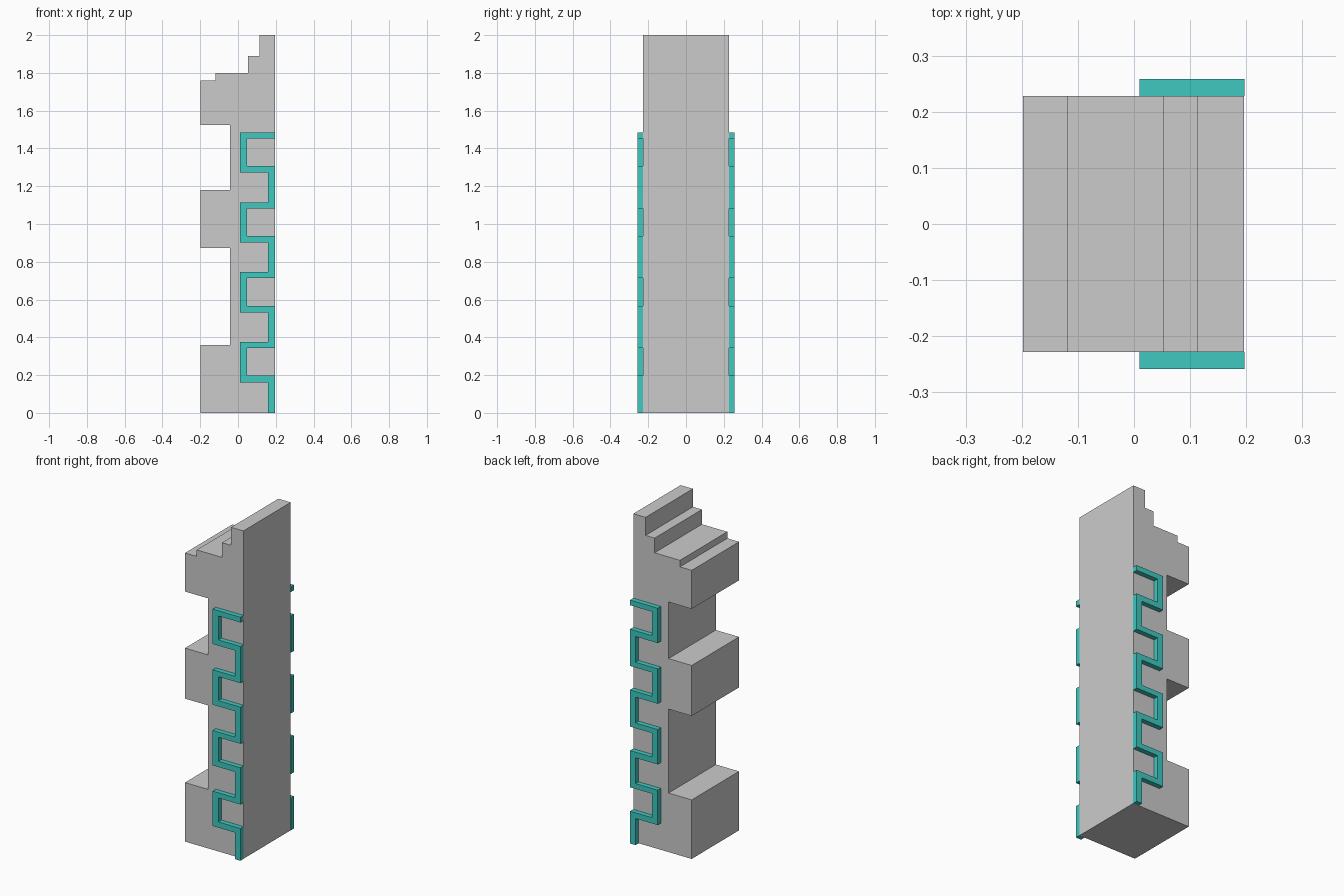
import bpy
import bmesh

if "Cube" in bpy.data.objects:
    bpy.data.objects.remove(bpy.data.objects["Cube"])


def extrude_profile(name, points, y0, y1, material=None):
    """Extrude a closed x-z outline along y."""
    bm = bmesh.new()
    face = bm.faces.new([bm.verts.new((x, y0, z)) for x, z in points])
    res = bmesh.ops.extrude_face_region(bm, geom=[face])
    verts = [v for v in res["geom"] if isinstance(v, bmesh.types.BMVert)]
    bmesh.ops.translate(bm, verts=verts, vec=(0, y1 - y0, 0))
    bmesh.ops.recalc_face_normals(bm, faces=bm.faces)
    mesh = bpy.data.meshes.new(name)
    bm.to_mesh(mesh)
    bm.free()
    if material:
        mesh.materials.append(material)
    obj = bpy.data.objects.new(name, mesh)
    bpy.context.collection.objects.link(obj)
    return obj


teal = bpy.data.materials.new("teal")
teal.diffuse_color = (0.05, 0.58, 0.53, 1)
teal.use_nodes = True
teal.node_tree.nodes["Principled BSDF"].inputs["Base Color"].default_value = teal.diffuse_color

HALF = 0.228   # half width of the pillar
TRIM = 0.258   # outer face of the trim

# Stepped pillar with two notches in its left face
pillar = [
    (-0.198, 0), (0.196, 0), (0.196, 2), (0.113, 2), (0.113, 1.89),
    (0.052, 1.89), (0.052, 1.8), (-0.119, 1.8), (-0.119, 1.76),
    (-0.198, 1.76), (-0.198, 1.525), (-0.042, 1.525), (-0.042, 1.18),
    (-0.198, 1.18), (-0.198, 0.872), (-0.042, 0.872), (-0.042, 0.36),
    (-0.198, 0.36),
]
extrude_profile("pillar", pillar, -HALF, HALF)

# Meander trim: left and right edges of the band, repeated four times
left, right = [(0.16, 0)], [(0.197, 0)]
for i in range(4):
    z = 0.37 * i
    left += [(0.16, z + 0.162), (0.01, z + 0.162), (0.01, z + 0.375)]
    right += [(0.197, z + 0.197), (0.048, z + 0.197),
              (0.048, z + 0.343), (0.197, z + 0.343)]
    left.append((0.16 if i < 3 else 0.197, z + 0.375))
band = left + right[::-1]
for side, name in ((-1, "front_trim"), (1, "back_trim")):
    extrude_profile(name, band, side * HALF, side * TRIM, teal)
